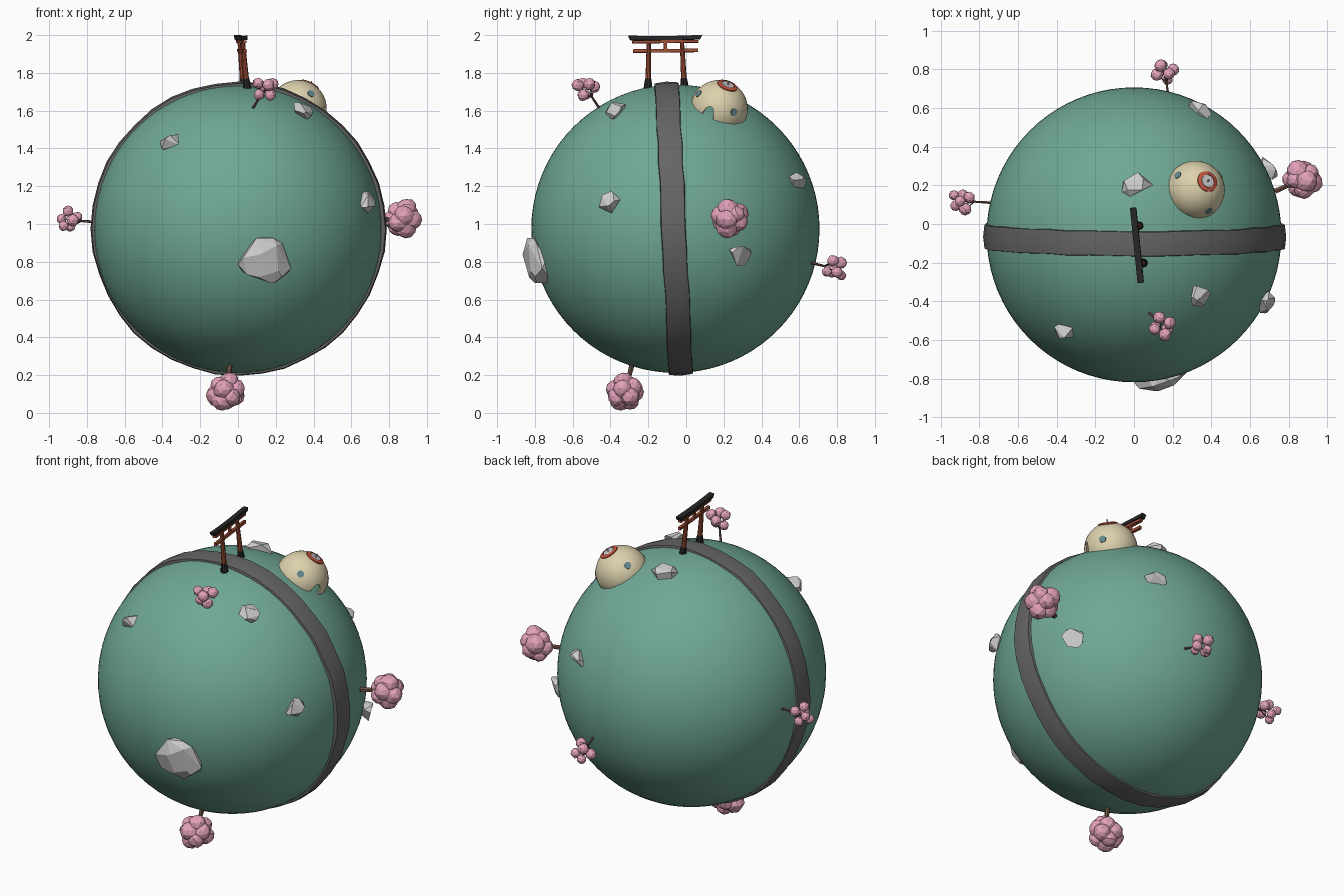
import bpy, bmesh, math, random
from mathutils import Matrix, Vector

if "Cube" in bpy.data.objects:
    bpy.data.objects.remove(bpy.data.objects["Cube"])

random.seed(7)
C, R = Vector((0, -0.056, 0.975)), 0.763


def mat(name, rgb):
    m = bpy.data.materials.new(name)
    m.diffuse_color = (*rgb, 1)
    m.use_nodes = True
    m.node_tree.nodes["Principled BSDF"].inputs["Base Color"].default_value = m.diffuse_color
    return m


GREEN = mat("grass", (0.16, 0.39, 0.30))
PATH = mat("path", (0.13, 0.13, 0.13))
PINK = mat("blossom", (0.76, 0.36, 0.49))
BARK = mat("bark", (0.16, 0.085, 0.06))
RED = mat("red_wood", (0.36, 0.08, 0.04))
BLACK = mat("black_wood", (0.02, 0.02, 0.02))
CREAM = mat("plaster", (0.72, 0.64, 0.42))
TRIM = mat("red_trim", (0.55, 0.09, 0.05))
GLASS = mat("glass", (0.12, 0.25, 0.27))


def finish(bm, name, m=None, matrix=None, smooth=None):
    bmesh.ops.recalc_face_normals(bm, faces=bm.faces)
    me = bpy.data.meshes.new(name)
    bm.to_mesh(me)
    bm.free()
    ob = bpy.data.objects.new(name, me)
    bpy.context.collection.objects.link(ob)
    if matrix:
        ob.matrix_world = matrix
    if m:
        me.materials.append(m)
    if smooth is not None:
        bpy.ops.object.select_all(action='DESELECT')
        ob.select_set(True)
        bpy.context.view_layer.objects.active = ob
        bpy.ops.object.shade_smooth_by_angle(angle=math.radians(smooth))
    return ob


def frame(pos, z, y):
    """Matrix with local z along z and local y close to y."""
    z = Vector(z).normalized()
    x = Vector(y).cross(z).normalized()
    y = z.cross(x)
    return Matrix.Translation(pos) @ Matrix((x, y, z)).transposed().to_4x4()


def rod(bm, a, b, r1, r2, sides=8):
    a, b = Vector(a), Vector(b)
    m = Matrix.Translation((a + b) / 2) @ (b - a).to_track_quat('Z', 'Y').to_matrix().to_4x4()
    bmesh.ops.create_cone(bm, cap_ends=True, segments=sides, radius1=r1, radius2=r2,
                          depth=(b - a).length, matrix=m)


def box(bm, c, s):
    return bmesh.ops.create_cube(bm, size=1, matrix=Matrix.Translation(c) @ Matrix.Diagonal((*s, 1)))["verts"]


# planet
bm = bmesh.new()
bmesh.ops.create_uvsphere(bm, u_segments=80, v_segments=40, radius=R)
finish(bm, "planet", GREEN, Matrix.Translation(C), 40)

# slightly uneven path running all the way round
bm = bmesh.new()
profile = [(-0.066, 0.75), (-0.062, 0.772), (0, 0.779), (0.062, 0.772), (0.066, 0.75)]
rings = []
for i in range(40):
    a = math.tau * i / 40
    dr, dw = random.uniform(-0.003, 0.006), random.uniform(-0.004, 0.004)
    rings.append([bm.verts.new((math.sin(a) * (r + dr), w + dw, math.cos(a) * (r + dr))) for w, r in profile])
for i in range(40):
    p, q = rings[i], rings[(i + 1) % 40]
    for j in range(5):
        k = (j + 1) % 5
        bm.faces.new((p[j], p[k], q[k], q[j]))
finish(bm, "path", PATH, Matrix.Translation((0.003, -0.064, 0.976)) @ Matrix.Rotation(0.048, 4, 'X'), 30)

# wooden gate over the path
G = frame((0.037, -0.105, 1.73), (-0.022, -0.005, 0.26), (-0.1, 0.99, 0))
bm, feet = bmesh.new(), bmesh.new()
for s in (-1, 1):
    rod(bm, (0, s * 0.096, 0), (0, s * 0.088, 0.24), 0.016, 0.011, 10)
    rod(feet, (0, s * 0.097, -0.015), (0, s * 0.095, 0.04), 0.024, 0.017, 10)
box(bm, (0, 0, 0.188), (0.016, 0.345, 0.018))
box(bm, (0, 0, 0.236), (0.022, 0.35, 0.014))
box(bm, (0, 0, 0.213), (0.012, 0.018, 0.04))
finish(bm, "gate_frame", RED, G)
finish(feet, "gate_feet", BLACK, G)
bm = bmesh.new()
for v in box(bm, (0, 0, 0.254), (0.032, 0.37, 0.022)):
    if v.co.z > 0.254:
        v.co.y *= 1.06
bmesh.ops.subdivide_edges(bm, edges=[e for e in bm.edges if e.calc_length() > 0.3], cuts=4)
for v in bm.verts:
    v.co.z += 0.12 * v.co.y ** 2
finish(bm, "gate_top_beam", BLACK, G)

# domed hut with an arched door opening
N = Vector((0.426, 0.31, 0.851)).normalized()
H = frame(C + N * 0.747, N, Vector((0.88, -0.4, -0.23)))
RD = 0.152
bm = bmesh.new()
bmesh.ops.create_uvsphere(bm, u_segments=40, v_segments=24, radius=RD)
bmesh.ops.delete(bm, geom=[v for v in bm.verts if v.co.z < -0.03], context='VERTS')
dome = finish(bm, "hut_dome", CREAM, H, 40)
sol = dome.modifiers.new("wall", 'SOLIDIFY')
sol.thickness, sol.offset = 0.012, -1
bm = bmesh.new()
bmesh.ops.create_cone(bm, cap_ends=True, segments=24, radius1=1, radius2=1, depth=0.2,
                      matrix=Matrix.Translation((0, 0.16, 0)) @ Matrix.Diagonal((0.032, 1, 0.058, 1))
                      @ Matrix.Rotation(math.pi / 2, 4, 'X'))
cutter = finish(bm, "door_cutter", None, H)
cutter.hide_render = True
cutter.display_type = 'WIRE'
cut = dome.modifiers.new("door", 'BOOLEAN')
cut.object, cut.operation, cut.solver = cutter, 'DIFFERENCE', 'EXACT'

# round windows on both sides of the door and at the back
bm = bmesh.new()
for deg in (53, -53, 180):
    a, el = math.radians(deg), math.radians(25)
    d = Vector((math.sin(a) * math.cos(el), math.cos(a) * math.cos(el), math.sin(el)))
    rod(bm, d * (RD - 0.008), d * (RD + 0.002), 0.02, 0.02, 20)
finish(bm, "hut_windows", GLASS, H)

# roof ring, cap and finial
bm = bmesh.new()
sect = [(0.036, 0.143), (0.036, 0.153), (0.055, 0.147), (0.055, 0.136)]
loops = [[bm.verts.new((r * math.cos(math.tau * i / 32), r * math.sin(math.tau * i / 32), z))
          for r, z in sect] for i in range(32)]
for i in range(32):
    p, q = loops[i], loops[(i + 1) % 32]
    for j in range(4):
        k = (j + 1) % 4
        bm.faces.new((p[j], p[k], q[k], q[j]))
finish(bm, "roof_ring", TRIM, H, 30)
bm = bmesh.new()
rod(bm, (0, 0, 0.14), (0, 0, 0.152), 0.035, 0.033, 24)
rod(bm, (0, 0, 0.15), (0, 0, 0.172), 0.006, 0.003, 8)
finish(bm, "roof_cap", None, H)

# blossom trees: base, crown centre, crown radius, lump radius, lump count
trees = [
    ((0.73, 0.17, 1.02), (0.87, 0.232, 1.03), 0.052, 0.054, 11),
    ((-0.043, -0.285, 0.26), (-0.06, -0.322, 0.11), 0.054, 0.054, 11),
    ((-0.74, 0.11, 1.01), (-0.895, 0.12, 1.02), 0.048, 0.030, 6),
    ((0.08, -0.46, 1.615), (0.145, -0.53, 1.72), 0.048, 0.030, 6),
    ((0.178, 0.66, 0.795), (0.16, 0.79, 0.763), 0.048, 0.030, 6),
]
for n, (base, crown, rad, lump, count) in enumerate(trees, 1):
    base, crown = Vector(base), Vector(crown)
    fork = base.lerp(crown, 0.55)
    wood, bloom = bmesh.new(), bmesh.new()
    w = 0.012 if count > 6 else 0.006
    rod(wood, base, fork, w * 1.3, w, 6)
    up = (crown - base).to_track_quat('Z', 'Y')
    for i in range(count):
        z = 1 - 2 * (i + 0.5) / count
        a = i * 2.4 + n
        s = math.sqrt(1 - z * z)
        p = crown + up @ Vector((s * math.cos(a), s * math.sin(a), z)) * rad
        r = lump * random.uniform(0.85, 1.1)
        vs = bmesh.ops.create_icosphere(bloom, subdivisions=2, radius=r, matrix=Matrix.Translation(p))["verts"]
        for v in vs:
            v.co += Vector([random.uniform(-1, 1) for _ in range(3)]) * r * 0.06
        rod(wood, fork, p, w * 0.7, w * 0.3, 5)
    finish(wood, f"tree_{n}_trunk", BARK)
    finish(bloom, f"tree_{n}_blossom", PINK)

# faceted rocks: position, half width along the ground, half height up the slope, half depth
rocks = [
    ((0.14, -0.79, 0.80), 0.15, 0.135, 0.065),
    ((-0.355, -0.56, 1.435), 0.065, 0.06, 0.045),
    ((0.338, -0.37, 1.60), 0.065, 0.06, 0.045),
    ((0.68, -0.408, 1.115), 0.065, 0.06, 0.045),
    ((0.695, 0.285, 0.835), 0.07, 0.065, 0.045),
    ((0.01, 0.21, 1.695), 0.09, 0.075, 0.045),
    ((0.34, 0.59, 1.22), 0.07, 0.055, 0.045),
]
for n, (pos, w, h, d) in enumerate(rocks, 1):
    bm = bmesh.new()
    for _ in range(26 if n == 1 else 15):
        v = Vector([random.gauss(0, 1) for _ in range(3)]).normalized()
        bm.verts.new((v.x * w, v.y * h, v.z * d))
    res = bmesh.ops.convex_hull(bm, input=bm.verts)
    bmesh.ops.dissolve_limit(bm, angle_limit=math.radians(14), verts=bm.verts, edges=bm.edges)
    hint = (0, 1, 0) if n == 6 else (0, 0, 1)
    finish(bm, f"rock_{n}", None, frame(Vector(pos), Vector(pos) - C, hint)
           @ Matrix.Rotation(-0.5 if n == 1 else random.uniform(-0.4, 0.4), 4, 'Z'))
